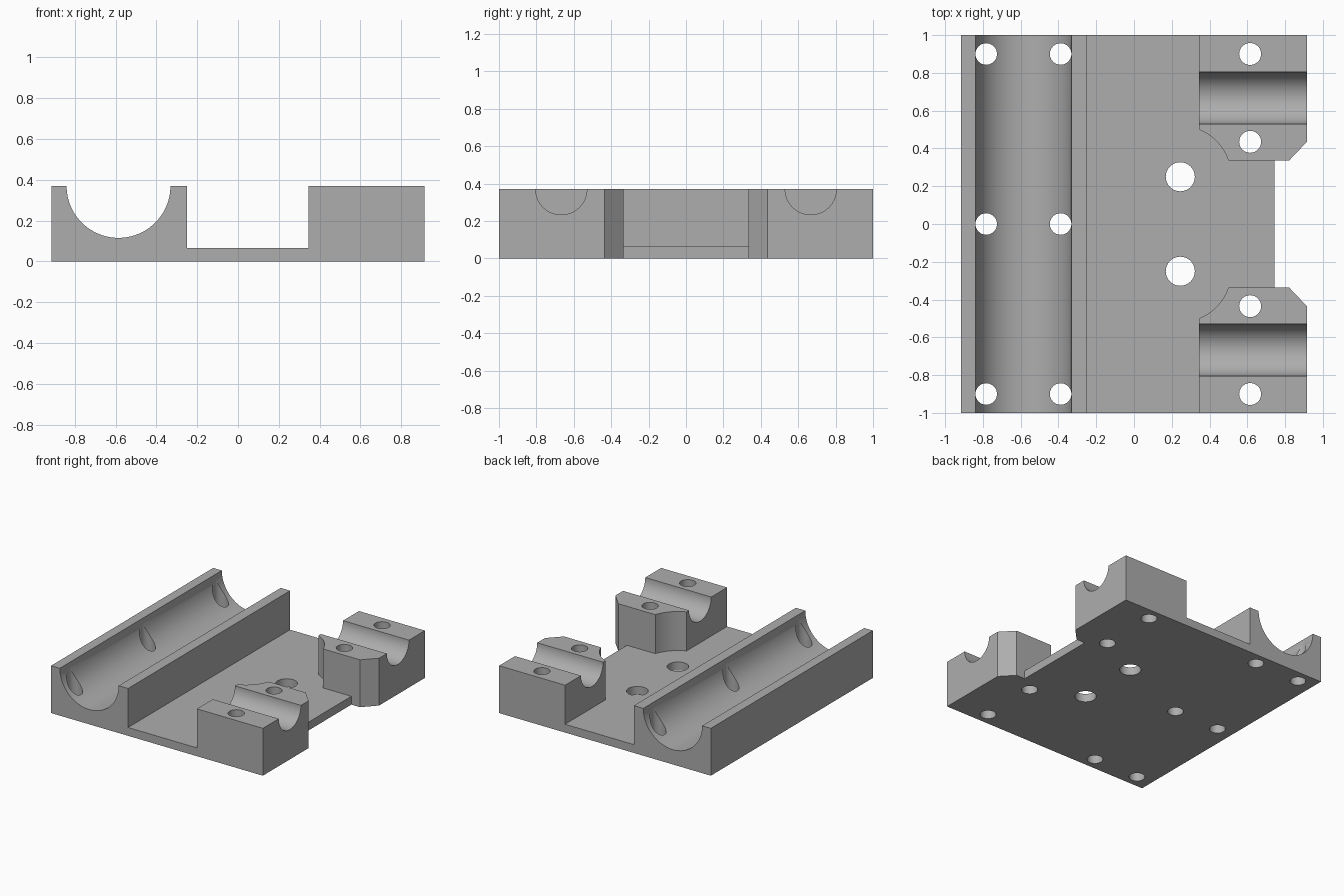
import bpy, bmesh
from math import sin, cos, pi, atan2, hypot
from mathutils import Matrix

if "Cube" in bpy.data.objects:
    bpy.data.objects.remove(bpy.data.objects["Cube"], do_unlink=True)

TOP, FLOOR = 0.37, 0.065
RAIL_X, BLOCK_X, SIDE_X = -0.25, 0.345, 0.915
GAP_Y = 0.335
BOLT = (0.245, 0.25)

grey = bpy.data.materials.new("plain grey")
grey.use_nodes = True
colour = (0.42, 0.42, 0.42, 1)
grey.diffuse_color = colour
grey.node_tree.nodes["Principled BSDF"].inputs["Base Color"].default_value = colour


def add_object(name, bm):
    bmesh.ops.recalc_face_normals(bm, faces=bm.faces)
    mesh = bpy.data.meshes.new(name)
    bm.to_mesh(mesh)
    bm.free()
    mesh.materials.append(grey)
    obj = bpy.data.objects.new(name, mesh)
    bpy.context.collection.objects.link(obj)
    return obj


def prism(name, outline, z0, z1):
    bm = bmesh.new()
    face = bm.faces.new([bm.verts.new((x, y, z0)) for x, y in outline])
    new = bmesh.ops.extrude_face_region(bm, geom=[face])["geom"]
    verts = [v for v in new if isinstance(v, bmesh.types.BMVert)]
    bmesh.ops.translate(bm, verts=verts, vec=(0, 0, z1 - z0))
    return add_object(name, bm)


def cylinder(name, centre, radius, length, axis, sides):
    turn = {"X": Matrix.Rotation(pi / 2, 4, "Y"),
            "Y": Matrix.Rotation(pi / 2, 4, "X"),
            "Z": Matrix()}[axis]
    bm = bmesh.new()
    bmesh.ops.create_cone(bm, cap_ends=True, segments=sides, radius1=radius,
                          radius2=radius, depth=length,
                          matrix=Matrix.Translation(centre) @ turn)
    return add_object(name, bm)


def mirrored(half):
    """Close a front half outline with its copy across y = 0."""
    return half + [(x, -y) for x, y in reversed(half)]


# Solid body with chamfered blocks and a side notch
body = prism("bearing_mount", mirrored([
    (-SIDE_X, -1), (SIDE_X, -1), (SIDE_X, -0.435),
    (0.82, -GAP_Y), (0.745, -GAP_Y)]), 0, TOP)

# Pocket between rail and blocks, rounded around the large bolt holes
start = atan2(-0.5 + BOLT[1], BLOCK_X - BOLT[0])
end = atan2(-GAP_Y + BOLT[1], 0.5 - BOLT[0])
radius = hypot(0.5 - BOLT[0], GAP_Y - BOLT[1])
arc = []
for i in range(13):
    a = start + (end - start) * i / 12
    arc.append((BOLT[0] + radius * cos(a), -BOLT[1] + radius * sin(a)))
arc[0], arc[-1] = (BLOCK_X, arc[0][1]), (0.5, -GAP_Y)
cutters = [prism("pocket_cutter", mirrored(
    [(RAIL_X, -1.2), (BLOCK_X, -1.2)] + arc + [(1.1, -GAP_Y)]), FLOOR, 0.6)]

# Long trough in the rail and a cross groove in each block
TROUGH_X = -0.5855
cutters.append(cylinder("trough_cutter", (TROUGH_X, 0, TOP), 0.2545, 2.4, "Y", 96))
for s in (-1, 1):
    cutters.append(cylinder("groove_cutter", (0.7, s * 0.667, TOP), 0.137, 1, "X", 64))

# Vertical screw and bolt holes
holes = [(TROUGH_X + dx, y, 0.057) for dx in (-0.197, 0.197) for y in (-0.9, 0, 0.9)]
for s in (-1, 1):
    holes += [(0.615, s * 0.9, 0.058), (0.615, s * 0.435, 0.058),
              (BOLT[0], s * BOLT[1], 0.077)]
for x, y, r in holes:
    cutters.append(cylinder("hole_cutter", (x, y, 0.2), r, 1, "Z", 40))

# Carve the body and discard the cutters
bpy.ops.object.select_all(action="DESELECT")
bpy.context.view_layer.objects.active = body
body.select_set(True)
for cutter in cutters:
    cutter.hide_render = True
    mod = body.modifiers.new("cut", "BOOLEAN")
    mod.operation, mod.solver, mod.object = "DIFFERENCE", "EXACT", cutter
    bpy.ops.object.modifier_apply(modifier=mod.name)
    bpy.data.objects.remove(cutter, do_unlink=True)
bpy.ops.object.shade_smooth_by_angle(angle=pi / 6)
